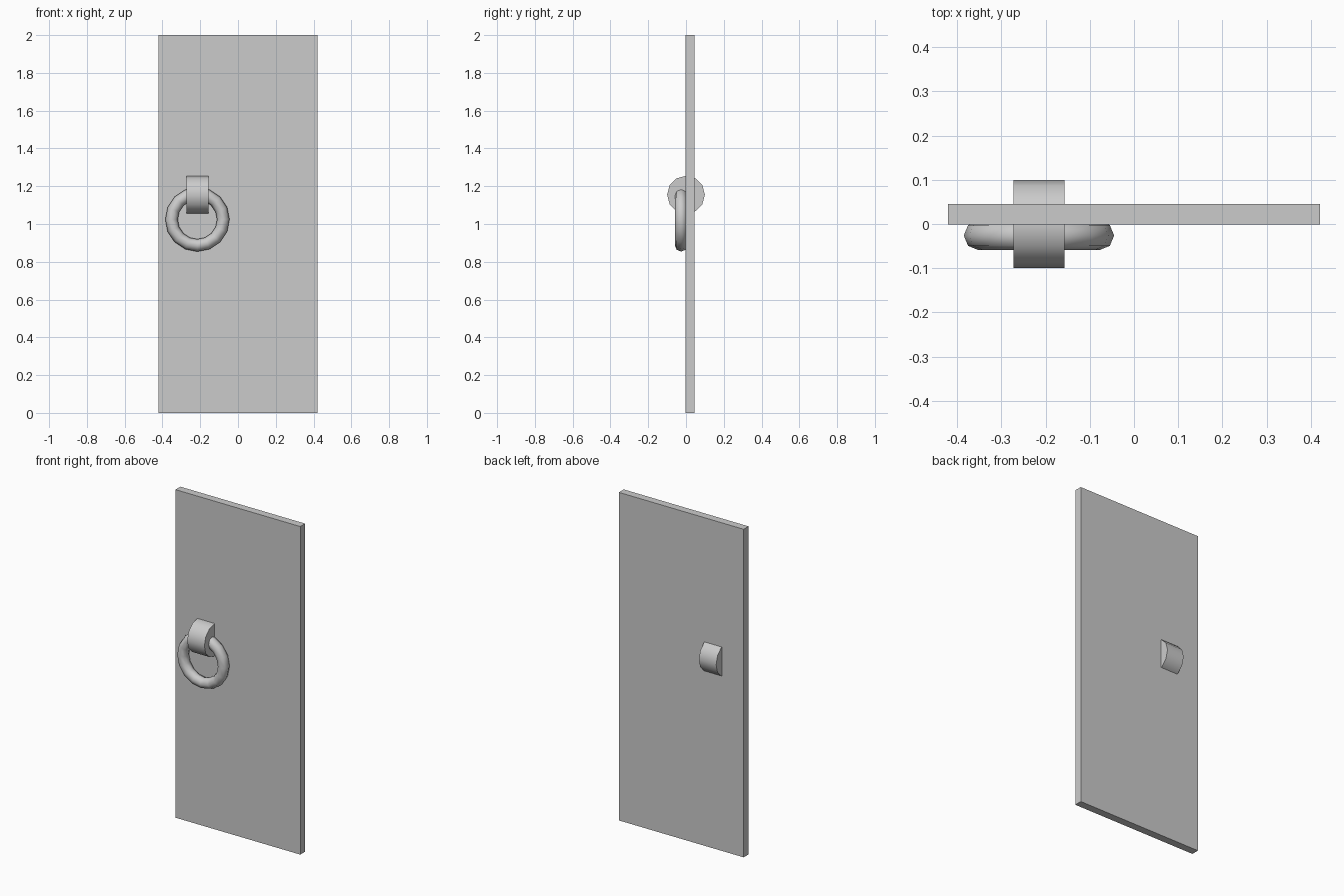
import bpy
import math

if "Cube" in bpy.data.objects:
    bpy.data.objects.remove(bpy.data.objects["Cube"])


def smooth(obj, angle):
    bpy.ops.object.select_all(action='DESELECT')
    obj.select_set(True)
    bpy.context.view_layer.objects.active = obj
    bpy.ops.object.shade_smooth_by_angle(angle=math.radians(angle))


HANDLE_X = -0.215

# Flat door slab
bpy.ops.mesh.primitive_cube_add(size=1, location=(0, 0.022, 1.0))
door = bpy.context.object
door.name = "door_panel"
door.scale = (0.842, 0.047, 2.0)
bpy.ops.object.transform_apply(location=False, rotation=False, scale=True)

# Barrel passing through the door, axis along x
bpy.ops.mesh.primitive_cylinder_add(vertices=12, radius=0.1, depth=0.116,
                                    location=(HANDLE_X, 0, 1.155),
                                    rotation=(0, math.pi / 2, 0))
barrel = bpy.context.object
barrel.name = "ring_mount"
smooth(barrel, 40)

# Pull ring hanging on the front
bpy.ops.mesh.primitive_torus_add(major_segments=16, minor_segments=8,
                                 major_radius=0.137, minor_radius=0.033,
                                 location=(HANDLE_X, -0.026, 1.024),
                                 rotation=(math.pi / 2, 0, 0))
ring = bpy.context.object
ring.name = "pull_ring"
smooth(ring, 60)
